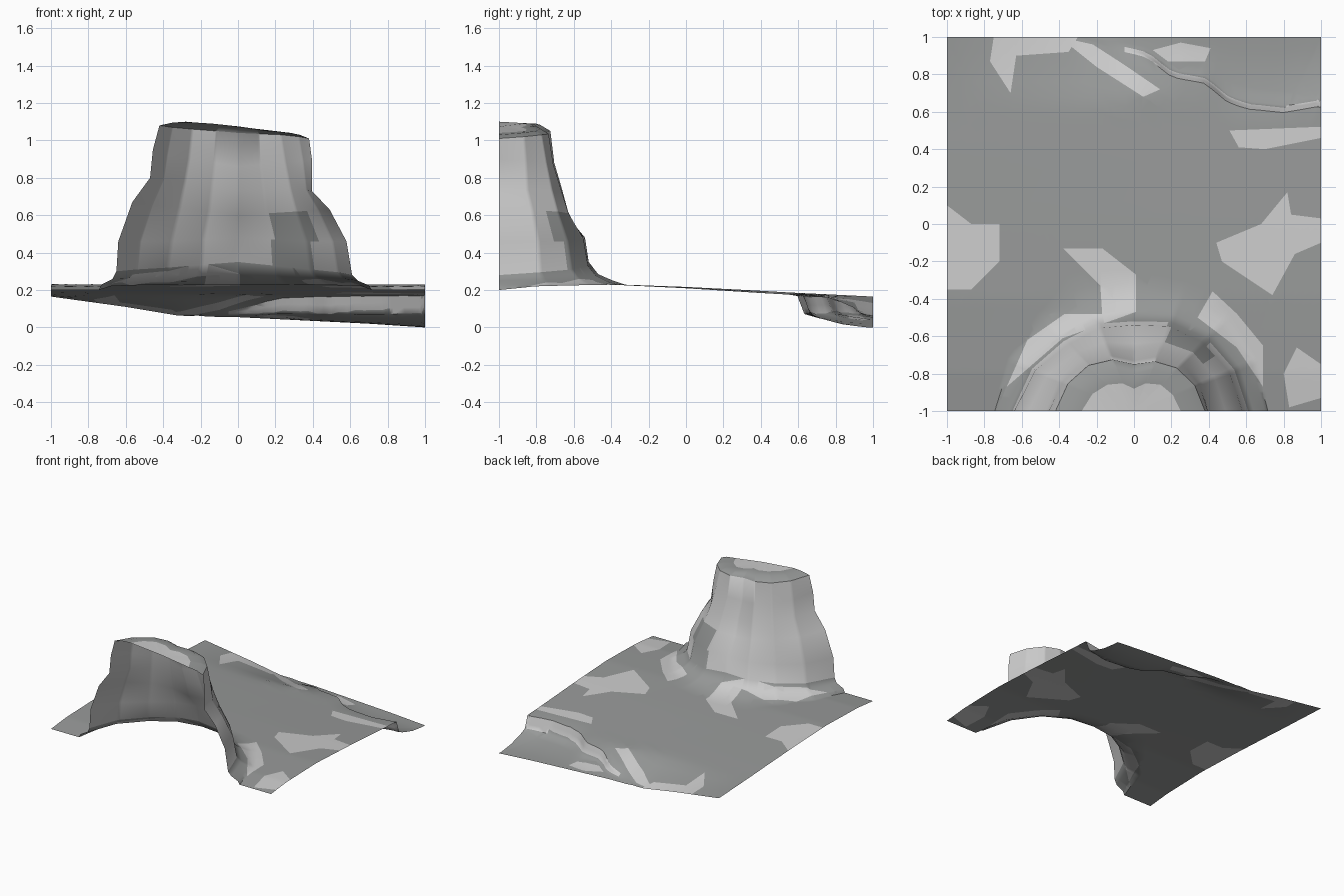
import bpy, bmesh, math
from mathutils import Vector

if "Cube" in bpy.data.objects:
    bpy.data.objects.remove(bpy.data.objects["Cube"])

def interp(pts, x):
    if x <= pts[0][0]:
        return pts[0][1]
    for (a, u), (b, v) in zip(pts, pts[1:]):
        if x <= b:
            return u + (v - u) * (x - a) / (b - a)
    return pts[-1][1]

# Ground profiles: plateau along y; back edge, ledge line, crest height, drop and slope start along x
PLATEAU = [(-1, .2), (-.8, .22), (-.4, .23), (0, .213), (.4, .19), (.6, .178), (1, .165)]
BACK = [(-1, .165), (-.6, .11), (-.3, .06), (0, .055), (.3, .04), (.7, .02), (1, 0)]
LEDGE = [(-.3, 1), (-.1, .93), (.07, .89), (.2, .785), (.38, .75),
         (.5, .65), (.6, .615), (.8, .595), (1, .63)]
CREST = [(-1, .165), (-.6, .11), (-.3, .06), (-.1, .075), (.07, .115), (.2, .155), (.38, .167), (1, .172)]
DROP = [(-.3, 0), (-.1, .01), (.07, .05), (.2, .08), (.4, .095), (1, .1)]
START = [(-1, .65), (-.3, .65), (.05, .68), (.2, .68), (.5, .6), (1, .5)]

def ground_z(x, y):
    yc, y0 = interp(LEDGE, x), interp(START, x)
    crest, drop = interp(CREST, x), interp(DROP, x)
    d, w = y - yc, .035
    if y <= y0:
        return interp(PLATEAU, y) - .006 * x * max(0, min(1, y + .6))
    if d <= 0:
        top = interp(PLATEAU, y0) - .006 * x
        return top + (crest - top) * (y - y0) / (yc - y0)
    if d < w:
        return crest - drop * d / w
    t = min(1, (d - w) / max(1 - yc - w, .01))
    t = 1 - (1 - t) ** (2 if x > .3 else 1.2)
    return crest - drop + (interp(BACK, x) - crest + drop) * t

# Butte levels from rim to skirt: radius and height at 0, 45, 90, 135, 180 degrees
BUTTE = [
    ((.25, .20, .12, .2, .28), (1.04, 1.05, 1.07, 1.09, 1.1)),
    ((.33, .28, .20, .28, .35), (1.03, 1.05, 1.075, 1.09, 1.095)),
    ((.38, .325, .25, .345, .42), (1.01, 1.03, 1.04, 1.06, 1.08)),
    ((.395, .36, .27, .37, .455), (.9, .88, .86, .9, .95)),
    ((.395, .40, .32, .40, .47), (.73, .74, .73, .78, .8)),
    ((.49, .445, .36, .44, .565), (.63, .62, .6, .64, .67)),
    ((.58, .52, .46, .50, .64), (.46, .46, .48, .46, .46)),
    ((.61, .55, .48, .53, .65), (.28, .31, .35, .32, .3)),
    ((.64, .59, .53, .57, .67), (.25, .27, .285, .27, .26)),
    ((.70, .65, .61, .65, .73), (.225, .24, .25, .24, .23)),
]
ANG = (0, 45, 90, 135, 180)

# Pale rock patches on the ground
PATCHES = [
    [(-.75, 1), (-.77, .87), (-.66, .7), (-.63, .9), (-.35, .92), (-.3, 1)],
    [(-.4, 1), (-.2, .84), (.05, .68), (.14, .72), (-.05, .85), (-.22, .96)],
    [(.1, .93), (.25, .97), (.41, .94), (.38, .87), (.18, .87)],
    [(.51, .5), (1, .52), (1, .46), (.7, .4), (.56, .41)],
    [(.44, -.1), (.68, 0), (.82, .17), (.84, .05), (1, .03), (1, -.1), (.86, -.16), (.74, -.38), (.47, -.2)],
    [(-1, .1), (-.87, 0), (-.72, 0), (-.72, -.2), (-.87, -.35), (-1, -.35)],
    [(-.38, -.13), (-.17, -.13), (.01, -.27), (.01, -.47), (-.38, -.61), (-.68, -.87),
     (-.57, -.62), (-.37, -.48), (-.17, -.48), (-.18, -.33)],
    [(.34, -.5), (.42, -.36), (.55, -.48), (.69, -.65), (.69, -.87), (.55, -.66)],
    [(.8, -.8), (.87, -.66), (1, -.75), (1, -.93), (.83, -.98)],
]

def inside(poly, x, y):
    c = False
    for (x1, y1), (x2, y2) in zip(poly, poly[1:] + poly[:1]):
        if (y1 > y) != (y2 > y) and x < x1 + (x2 - x1) * (y - y1) / (y2 - y1):
            c = not c
    return c

def butte_point(rs, zs, deg):
    """Point on a butte level; the outline is a polygon with 22.5 degree sides."""
    i = min(int(deg / 22.5), 7)
    t = deg / 22.5 - i
    ends = []
    for a in (i * 22.5, i * 22.5 + 22.5):
        r = interp(list(zip(ANG, rs)), a)
        ends.append(Vector((r * math.cos(math.radians(a)), r * math.sin(math.radians(a)) - 1,
                            interp(list(zip(ANG, zs)), a))))
    return ends[0].lerp(ends[1], t)

def ray(deg):
    """Points from the butte rim out to the edge of the square tile."""
    ca, sa = math.cos(math.radians(deg)), math.sin(math.radians(deg))
    end = min(1 / max(abs(ca), 1e-9), 2 / max(sa, 1e-9))
    pts = [butte_point(rs, zs, deg) for rs, zs in BUTTE]
    first = math.hypot(pts[-1].x, pts[-1].y + 1)
    ledge = .9                      # where this ray crosses the ledge
    while ledge < end - .01 and ledge * sa - 1 < interp(LEDGE, ledge * ca):
        ledge += .002
    ledge = min(ledge, end - .01)
    step = min(.014, (end - ledge) / 5)
    radii = [first + (ledge - first) * i / 18 for i in range(1, 19)]
    radii += [ledge + step * i for i in (1, 2, 3)]
    radii += [radii[-1] + (end - radii[-1]) * i / 5 for i in range(1, 6)]
    return pts + [(q * ca, q * sa - 1, ground_z(q * ca, q * sa - 1)) for q in radii]

corner = math.degrees(math.atan2(2, 1))
angles = sorted([i * 1.5 for i in range(121)] + [57.5, 58, 59, 59.5, corner, 180 - corner])

# Butte and ground as one continuous skin
bm = bmesh.new()
grid = [[bm.verts.new(p) for p in ray(a)] for a in angles]
hub = bm.verts.new((0, -1, 1.075))
ground = bm.faces.layers.int.new("ground")
for A, B in zip(grid, grid[1:]):
    bm.faces.new((hub, A[0], B[0])).material_index = 1
    for k in range(len(A) - 1):
        f = bm.faces.new((A[k], A[k + 1], B[k + 1], B[k]))
        c = f.calc_center_median()
        if k < len(BUTTE) - 1:
            f.material_index = int(2 <= k <= 6 and not (k in (5, 6) and .18 < c.x < .4 and c.y > -.75))
        if k >= len(BUTTE) - 3:
            f[ground] = 1

# Cut the patch outlines into the ground so their edges are straight
for poly in PATCHES:
    xs, ys = zip(*poly)
    for (x1, y1), (x2, y2) in zip(poly, poly[1:] + poly[:1]):
        if (abs(x1) == 1 and x1 == x2) or y1 == y2 == 1:
            continue
        faces = []
        for f in bm.faces:
            c = f.calc_center_median()
            if f[ground] and min(x1, x2) - .06 < c.x < max(x1, x2) + .06 \
                    and min(y1, y2) - .06 < c.y < max(y1, y2) + .06:
                faces.append(f)
        geom = faces + list({e for f in faces for e in f.edges}) + list({v for f in faces for v in f.verts})
        bmesh.ops.bisect_plane(bm, geom=geom, dist=1e-5, plane_co=(x1, y1, 0),
                               plane_no=(y2 - y1, x1 - x2, 0))
for f in bm.faces:
    if f[ground]:
        c = f.calc_center_median()
        d = c.y - interp(LEDGE, c.x)
        f.material_index = int((c.x > -.05 and 0 < d < .03)
                               or any(inside(p, c.x, c.y) for p in PATCHES))

me = bpy.data.meshes.new("butte_terrain")
bm.to_mesh(me)
bm.free()
for name, v in (("dark_ground", .31), ("pale_rock", .62)):
    m = bpy.data.materials.new(name)
    m.diffuse_color = (v, v * 1.03, v * 1.02, 1)
    m.use_nodes = True
    m.node_tree.nodes["Principled BSDF"].inputs["Base Color"].default_value = m.diffuse_color
    me.materials.append(m)
ob = bpy.data.objects.new("butte_terrain", me)
bpy.context.collection.objects.link(ob)
bpy.context.view_layer.objects.active = ob
ob.select_set(True)
bpy.ops.object.shade_smooth_by_angle(angle=math.radians(50))
